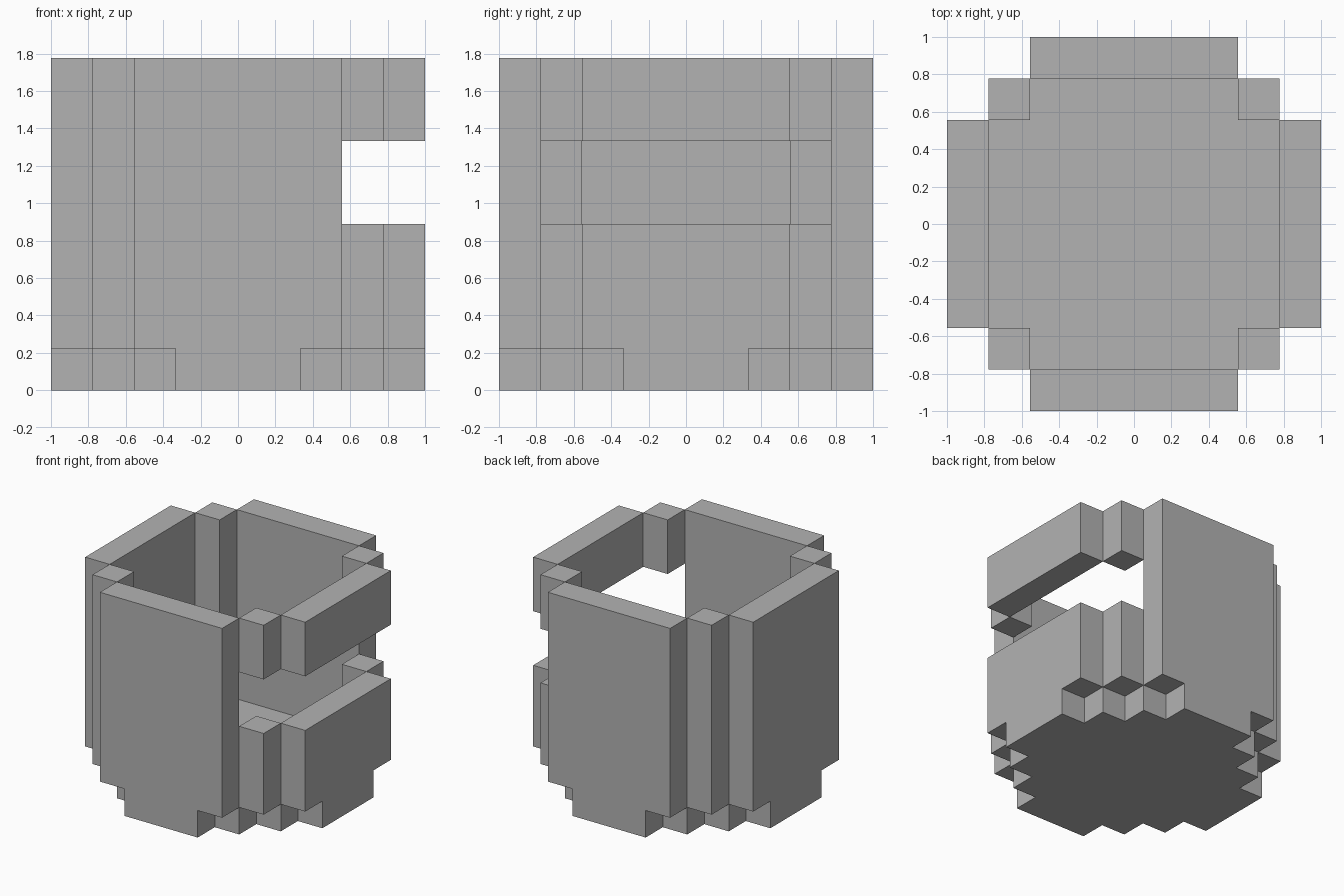
import bpy
import bmesh

cube = bpy.data.objects.get("Cube")
if cube:
    bpy.data.objects.remove(cube, do_unlink=True)

U = 2 / 9            # edge of one block
TOP = 8              # overall height in blocks
SLOT = (4, 6)        # opening in the left side, in blocks

grey = bpy.data.materials.new("grey")
grey.use_nodes = True
colour = (0.45, 0.45, 0.45, 1)
grey.diffuse_color = colour
grey.node_tree.nodes["Principled BSDF"].inputs["Base Color"].default_value = colour


def prism(name, outline, z0, z1):
    """Extrude a counter-clockwise outline, measured in blocks, from z0 to z1."""
    bm = bmesh.new()
    base = bm.faces.new([bm.verts.new((x * U, y * U, z0 * U)) for x, y in outline])
    top = bmesh.ops.extrude_face_region(bm, geom=[base], use_keep_orig=True)["geom"]
    moved = [g for g in top if isinstance(g, bmesh.types.BMVert)]
    bmesh.ops.translate(bm, verts=moved, vec=(0, 0, (z1 - z0) * U))
    bmesh.ops.recalc_face_normals(bm, faces=bm.faces)
    mesh = bpy.data.meshes.new(name)
    bm.to_mesh(mesh)
    bm.free()
    mesh.materials.append(grey)
    bpy.context.collection.objects.link(bpy.data.objects.new(name, mesh))


def block(name, cx, cy, wx, wy, z0, z1):
    x, y = wx / 2, wy / 2
    prism(name, [(cx - x, cy - y), (cx + x, cy - y), (cx + x, cy + y), (cx - x, cy + y)], z0, z1)


# Floor with stepped corners: one quarter outline turned four times
outline = []
quarter = [(4.5, 1.5), (3.5, 1.5), (3.5, 2.5), (2.5, 2.5), (2.5, 3.5), (1.5, 3.5), (1.5, 4.5)]
for turn in range(4):
    outline += quarter
    quarter = [(-y, x) for x, y in quarter]
prism("floor", outline, 0, 1)

# Full-height walls
block("front_wall", 0, -4, 5, 1, 1, TOP)
block("back_wall", 0, 4, 5, 1, 1, TOP)
block("right_wall", -4, 0, 1, 5, 1, TOP)

# Left wall, split by the opening
block("left_wall_lower", 4, 0, 1, 5, 1, SLOT[0])
block("left_wall_upper", 4, 0, 1, 5, SLOT[1], TOP)

# Corner posts; the left pair is split by the opening
for end, y in (("front", -3), ("back", 3)):
    block(end + "_right_post", -3, y, 1, 1, 1, TOP)
    block(end + "_left_post_lower", 3, y, 1, 1, 1, SLOT[0])
    block(end + "_left_post_upper", 3, y, 1, 1, SLOT[1], TOP)
